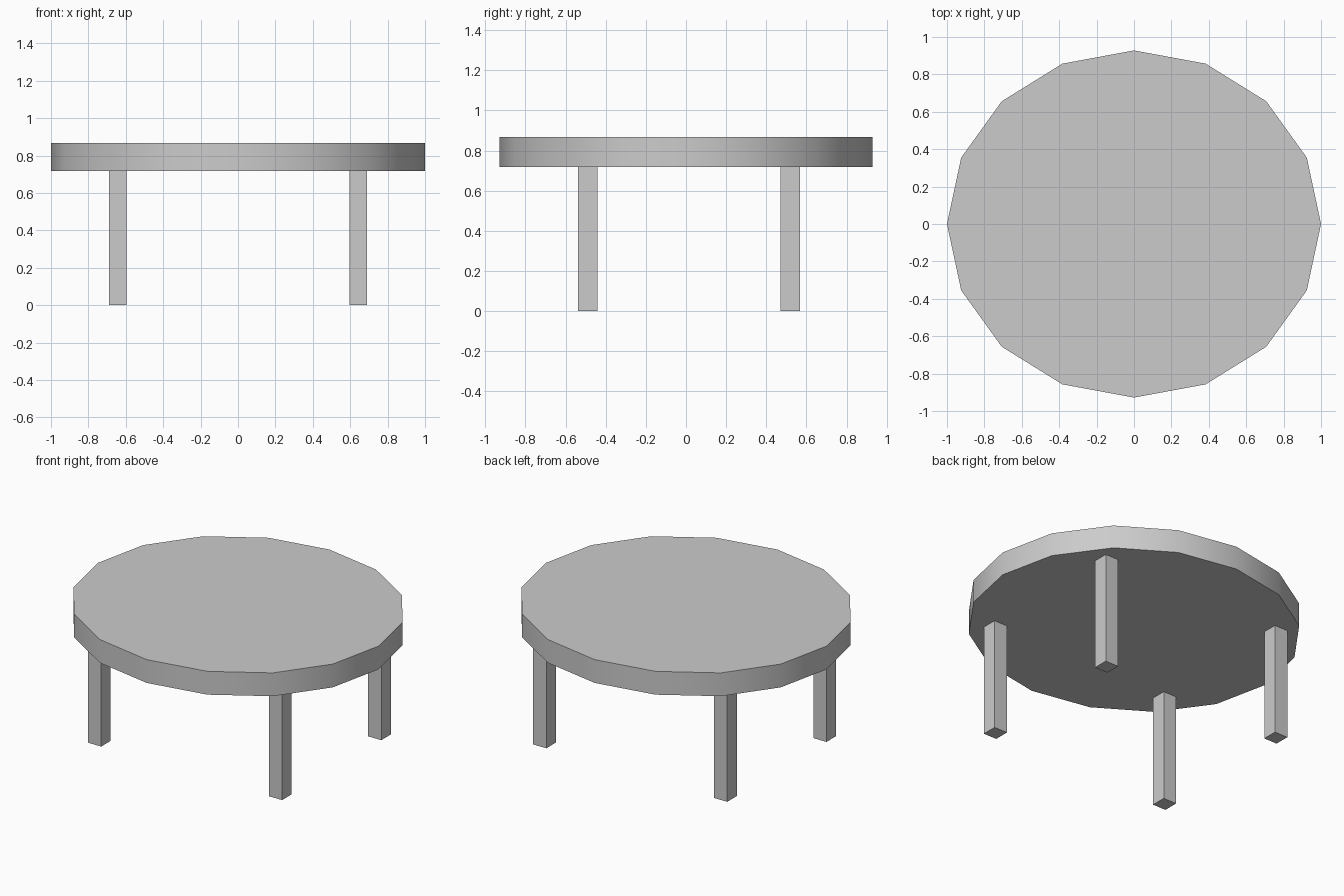
import bpy
import math

if "Cube" in bpy.data.objects:
    bpy.data.objects.remove(bpy.data.objects["Cube"])

TOP_Z, UNDER_Z = 0.868, 0.718
LEG = 0.094

# Tabletop: 16-sided, slightly oval disc with a smooth rim
bpy.ops.mesh.primitive_cylinder_add(vertices=16, radius=1, depth=TOP_Z - UNDER_Z,
                                    location=(0, 0, (TOP_Z + UNDER_Z) / 2))
top = bpy.context.object
top.name = "tabletop"
top.scale = (1, 0.928, 1)
bpy.ops.object.transform_apply(location=False, rotation=False, scale=True)
bpy.ops.object.shade_smooth_by_angle(angle=math.radians(40))


# Square legs, set slightly towards the back
def add_leg(name, x, y):
    bpy.ops.mesh.primitive_cube_add(size=1, location=(x, y, UNDER_Z / 2))
    leg = bpy.context.object
    leg.name = name
    leg.scale = (LEG, 0.097, UNDER_Z)
    bpy.ops.object.transform_apply(location=False, rotation=False, scale=True)


for side, x in (("left", -0.644), ("right", 0.644)):
    for end, y in (("front", -0.49), ("back", 0.519)):
        add_leg(f"{end}_{side}_leg", x, y)
